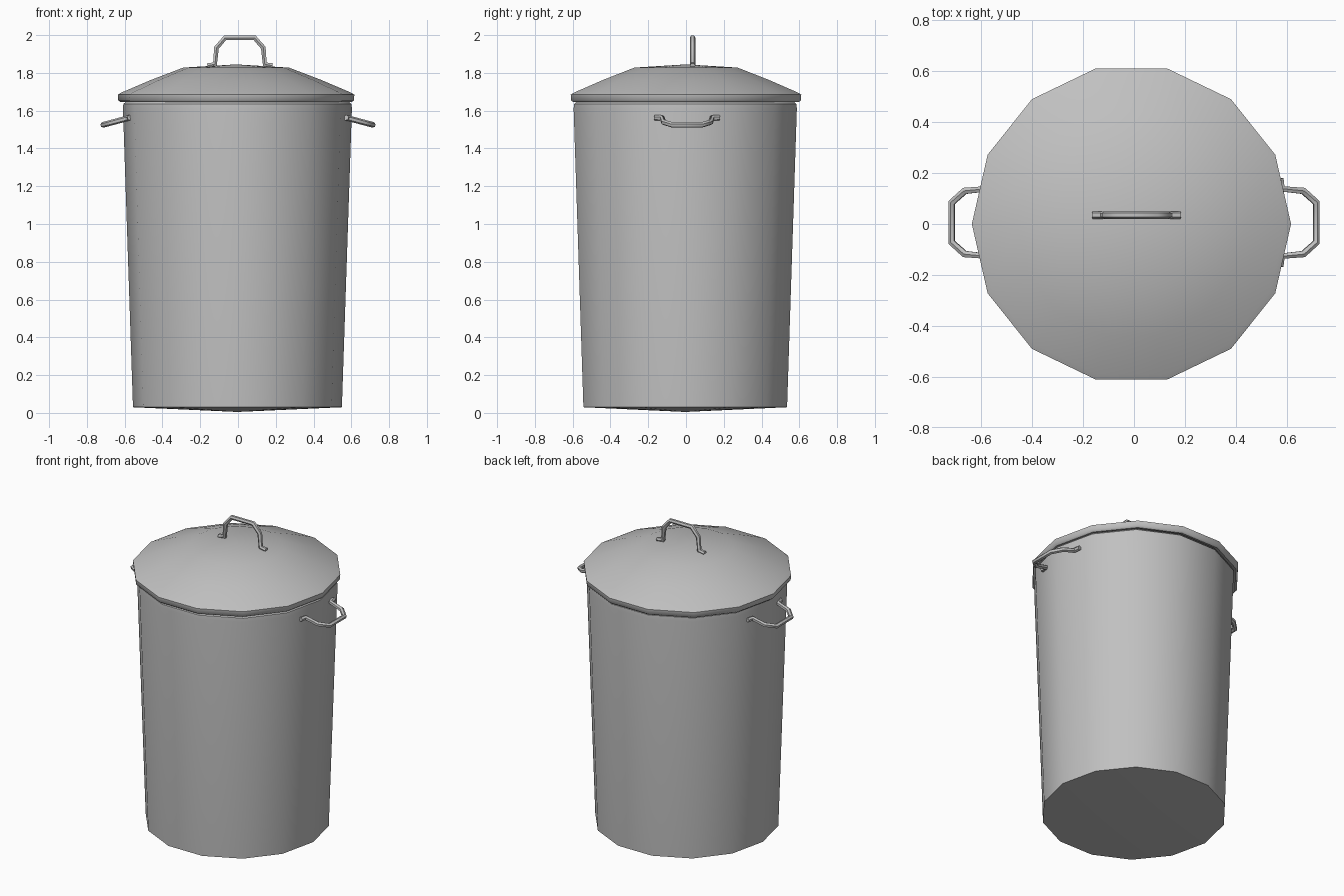
import bpy, bmesh, math
from mathutils import Matrix, Vector

cube = bpy.data.objects.get("Cube")
if cube:
    bpy.data.objects.remove(cube, do_unlink=True)

SIDES = 14

metal = bpy.data.materials.new("grey_metal")
metal.use_nodes = True
grey = (0.53, 0.53, 0.53, 1)
metal.diffuse_color = grey
metal.node_tree.nodes["Principled BSDF"].inputs["Base Color"].default_value = grey


def smooth(obj, angle):
    bpy.ops.object.select_all(action='DESELECT')
    obj.select_set(True)
    bpy.context.view_layer.objects.active = obj
    bpy.ops.object.shade_smooth_by_angle(angle=math.radians(angle))


def lathe(name, profile, centre, angle):
    """Turn a (radius, z) profile around z; zero radius closes to a point."""
    bm = bmesh.new()
    rings = []
    for r, z in profile:
        count = SIDES if r else 1
        rings.append([bm.verts.new((r * math.cos(math.tau * i / SIDES),
                                    r * math.sin(math.tau * i / SIDES), z))
                      for i in range(count)])
    for a, b in zip(rings, rings[1:]):
        for i in range(SIDES):
            j = (i + 1) % SIDES
            corners = [a[i % len(a)], a[j % len(a)], b[j % len(b)], b[i % len(b)]]
            bm.faces.new(list(dict.fromkeys(corners)))
    bmesh.ops.recalc_face_normals(bm, faces=bm.faces)
    mesh = bpy.data.meshes.new(name)
    bm.to_mesh(mesh)
    bm.free()
    mesh.materials.append(metal)
    obj = bpy.data.objects.new(name, mesh)
    obj.location = centre
    bpy.context.collection.objects.link(obj)
    smooth(obj, angle)
    return obj


def handle(name, matrix):
    """Bent bar in local x (width) and z (reach), with splayed feet."""
    half = [(0.172, 0.0), (0.132, 0.008), (0.124, 0.095), (0.078, 0.148)]
    path = half + [(-x, z) for x, z in reversed(half)]
    curve = bpy.data.curves.new(name, 'CURVE')
    curve.dimensions = '3D'
    curve.bevel_depth = 0.015
    curve.bevel_resolution = 1
    curve.use_fill_caps = True
    spline = curve.splines.new('POLY')
    spline.points.add(len(path) - 1)
    for point, (x, z) in zip(spline.points, path):
        point.co = (x, 0, z, 1)
    curve.materials.append(metal)
    obj = bpy.data.objects.new(name, curve)
    obj.matrix_world = matrix
    bpy.context.collection.objects.link(obj)
    bpy.ops.object.select_all(action='DESELECT')
    obj.select_set(True)
    bpy.context.view_layer.objects.active = obj
    bpy.ops.object.convert(target='MESH')
    smooth(bpy.context.object, 50)


# Tapered bin with a rolled lip, an open top and a shallow pointed base
lathe("bin_body", [(0, 0.005), (0.553, 0.03), (0.606, 1.61), (0.604, 1.635),
                   (0.59, 1.648), (0.575, 1.635), (0.53, 0.06), (0, 0.05)],
      (-0.003, -0.004, 0), 40)

# Hollow domed lid with a rounded rim
lathe("lid", [(0, 1.845), (0.28, 1.828), (0.45, 1.763), (0.605, 1.697),
              (0.626, 1.685), (0.624, 1.655), (0.612, 1.645), (0.59, 1.65),
              (0.56, 1.69), (0.27, 1.81), (0, 1.825)],
      (-0.01, 0, 0), 50)

# Lid handle, upright
handle("lid_handle", Matrix.Translation((0.01, 0.035, 1.838)))

# Side handles, reaching outwards and slightly down
for name, side in (("left_handle", 1), ("right_handle", -1)):
    reach = Vector((side * math.cos(math.radians(15)), 0, -math.sin(math.radians(15))))
    width = Vector((0, 1, 0))
    turn = Matrix((width, reach.cross(width), reach)).transposed().to_4x4()
    handle(name, Matrix.Translation((side * 0.572, 0.006, 1.563)) @ turn)
